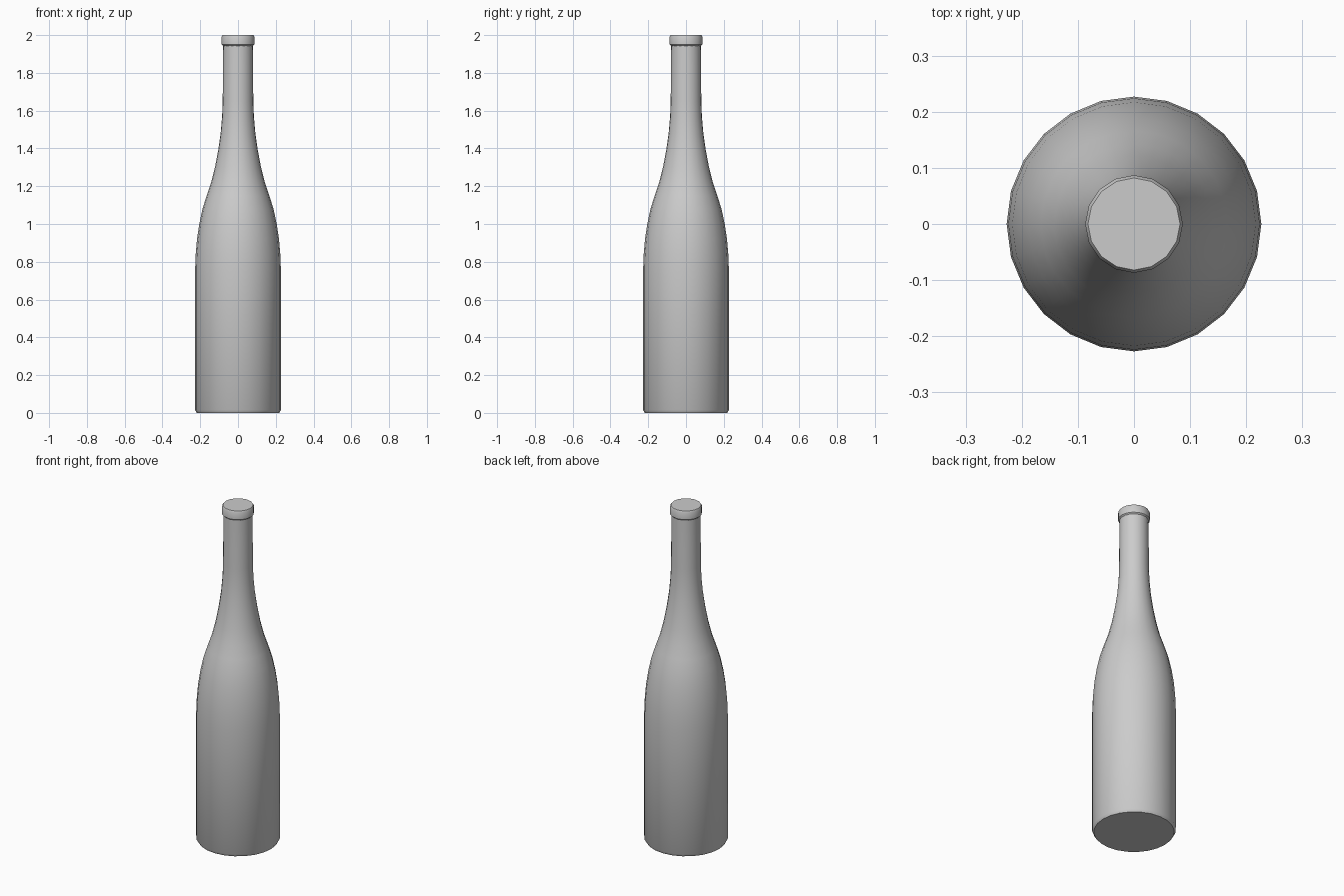
import bpy, bmesh, math

cube = bpy.data.objects.get("Cube")
if cube:
    bpy.data.objects.remove(cube, do_unlink=True)

grey = bpy.data.materials.new("plain grey")
grey.use_nodes = True
colour = (0.6, 0.6, 0.6, 1)
grey.diffuse_color = colour
grey.node_tree.nodes["Principled BSDF"].inputs["Base Color"].default_value = colour


def lathe(name, profile, sides):
    """Turn a (radius, height) profile into a closed solid of revolution."""
    bm = bmesh.new()
    rings = []
    for r, z in profile:
        angles = [2 * math.pi * i / sides for i in range(sides)]
        rings.append([bm.verts.new((r * math.cos(a), r * math.sin(a), z)) for a in angles])
    for low, high in zip(rings, rings[1:]):
        for i in range(sides):
            j = (i + 1) % sides
            bm.faces.new((low[i], low[j], high[j], high[i]))
    bm.faces.new(rings[0][::-1])
    bm.faces.new(rings[-1])
    mesh = bpy.data.meshes.new(name)
    bm.to_mesh(mesh)
    bm.free()
    mesh.materials.append(grey)
    obj = bpy.data.objects.new(name, mesh)
    bpy.context.collection.objects.link(obj)
    bpy.ops.object.select_all(action="DESELECT")
    obj.select_set(True)
    bpy.context.view_layer.objects.active = obj
    bpy.ops.object.shade_smooth_by_angle(angle=math.radians(35))
    return obj


# Body, sloping shoulder and neck
lathe("bottle_body", [
    (0.218, 0), (0.227, 0.015), (0.227, 0.76), (0.224, 0.84), (0.217, 0.92),
    (0.205, 1.0), (0.188, 1.08), (0.166, 1.15), (0.142, 1.22), (0.122, 1.3),
    (0.105, 1.39), (0.092, 1.48), (0.084, 1.57), (0.081, 1.65), (0.079, 1.96),
], 24)

# Raised lip with a closed, slightly bevelled top
lathe("bottle_lip", [
    (0.078, 1.942), (0.087, 1.95), (0.087, 1.99), (0.082, 2.0),
], 16)
